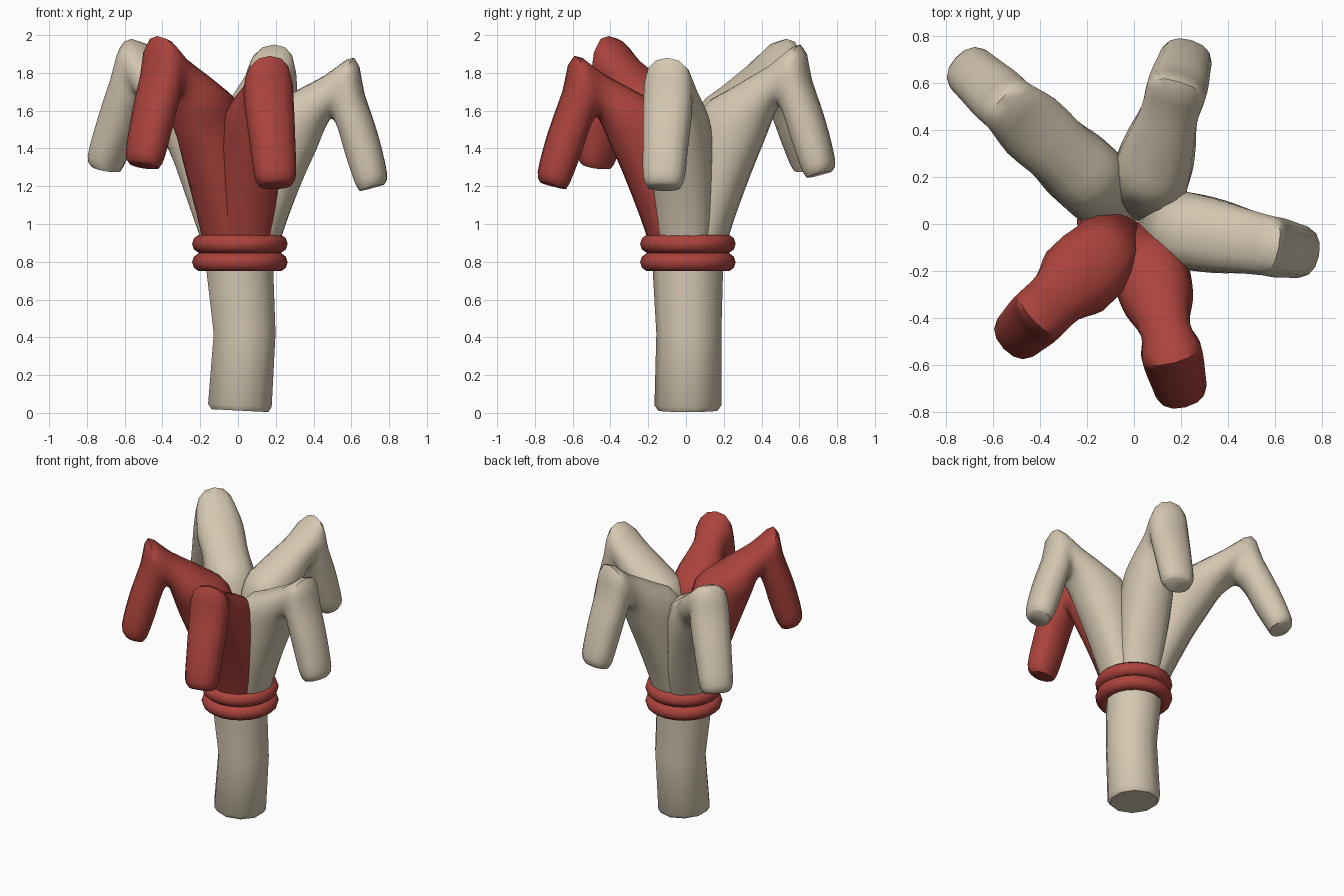
import bpy, bmesh, math
from mathutils import Vector

cube = bpy.data.objects.get("Cube")
if cube:
    bpy.data.objects.remove(cube, do_unlink=True)


def material(name, rgb):
    m = bpy.data.materials.new(name)
    m.use_nodes = True
    m.diffuse_color = (*rgb, 1)
    bsdf = next(n for n in m.node_tree.nodes if n.type == 'BSDF_PRINCIPLED')
    bsdf.inputs["Base Color"].default_value = (*rgb, 1)
    bsdf.inputs["Roughness"].default_value = 0.8
    return m


BONE = material("bone beige", (0.66, 0.575, 0.44))
RED = material("dull red", (0.41, 0.056, 0.046))


def loft(name, rings, mat):
    """Skin a list of point rings and close both ends."""
    bm = bmesh.new()
    loops = [[bm.verts.new(p) for p in ring] for ring in rings]
    n = len(loops[0])
    for a, b in zip(loops, loops[1:]):
        for i in range(n):
            j = (i + 1) % n
            bm.faces.new((a[i], a[j], b[j], b[i]))
    bm.faces.new(loops[0])
    bm.faces.new(loops[-1])
    bmesh.ops.recalc_face_normals(bm, faces=bm.faces)
    mesh = bpy.data.meshes.new(name)
    bm.to_mesh(mesh)
    bm.free()
    obj = bpy.data.objects.new(name, mesh)
    bpy.context.collection.objects.link(obj)
    finish(obj, mat)


def finish(obj, mat):
    obj.data.materials.append(mat)
    bpy.ops.object.select_all(action='DESELECT')
    obj.select_set(True)
    bpy.context.view_layer.objects.active = obj
    bpy.ops.object.shade_smooth_by_angle(angle=math.radians(50))


def spline(keys, steps):
    """Smooth interpolation through tuples of values."""
    out = []
    for i in range(len(keys) - 1):
        p0, p1 = keys[max(i - 1, 0)], keys[i]
        p2, p3 = keys[i + 1], keys[min(i + 2, len(keys) - 1)]
        for s in range(steps):
            t = s / steps
            out.append([b + t * ((c - a) / 2 + t * ((2*a - 5*b + 4*c - d) / 2
                        + t * (3*b - a - 3*c + d) / 2))
                        for a, b, c, d in zip(p0, p1, p2, p3)])
    return out + [list(keys[-1])]


def rounded(v):
    return math.copysign(abs(v) ** 0.88, v)


# Finger sections: upper edge (radius, z), lower edge (radius, z), half width
FINGER = [
    (0.00, 0.85, 0.19, 0.85, 0.13),
    (0.01, 1.05, 0.25, 1.03, 0.15),
    (0.03, 1.35, 0.34, 1.25, 0.165),
    (0.08, 1.58, 0.405, 1.39, 0.165),
    (0.23, 1.67, 0.45, 1.50, 0.15),
    (0.45, 1.785, 0.475, 1.55, 0.14),
    (0.61, 1.88, 0.50, 1.55, 0.13),
    (0.66, 1.70, 0.53, 1.49, 0.13),
    (0.735, 1.48, 0.57, 1.35, 0.12),
    (0.785, 1.27, 0.615, 1.22, 0.11),
    (0.77, 1.21, 0.64, 1.175, 0.085),
]


def finger(name, angle, reach, flare, rise, shoulder, neck, mat):
    """reach moves the knuckle out, flare the tip; shoulder and neck scale width."""
    a = math.radians(angle)
    out = Vector((math.cos(a), math.sin(a), 0))
    side = Vector((-out.y, out.x, 0))
    scale = {4: shoulder, 5: neck}
    keys = []
    for i, (r1, z1, r2, z2, w) in enumerate(FINGER):
        t = min(i / 6, 1)
        shift = reach * t + flare * max(0, min((i - 6) / 3, 1))
        keys.append((r1 + shift, z1 + rise * t, r2 + shift, z2 + rise * t,
                     w * scale.get(i, 1)))
    rings = []
    for r1, z1, r2, z2, w in spline(keys, 3):
        top = out * r1 + Vector((0.015, 0.01, z1))
        low = out * r2 + Vector((0.015, 0.01, z2))
        mid, half = (top + low) / 2, (top - low) / 2
        rings.append([mid + half * rounded(math.cos(q)) + side * w * rounded(math.sin(q))
                      for q in (math.tau * k / 14 for k in range(14))])
    loft(name, rings, mat)


# Five bent fingers, two of them red
finger("back_right_finger", 138, 0.17, 0.085, 0.10, 1.0, 1.12, BONE)
finger("back_left_finger", 73.5, 0.01, 0.01, 0.07, 1.0, 0.9, BONE)
finger("left_finger", -10.5, 0.0, 0.0, 0.0, 1.05, 1.0, BONE)
finger("front_left_finger", -75.5, 0.01, 0.02, 0.01, 1.0, 0.78, RED)
finger("front_right_finger", -136.5, 0.0, 0.0, 0.115, 1.18, 0.95, RED)

# Slightly crooked stem: centre x, centre y, z, radius
STEM = [
    (0.01, 0.01, 0.012, 0.158),
    (0.01, 0.01, 0.04, 0.177),
    (0.035, 0.015, 0.42, 0.172),
    (0.01, 0.01, 0.75, 0.186),
    (0.01, 0.01, 0.93, 0.19),
]
stem_rings = []
for i, (x, y, z, r) in enumerate(STEM):
    tilt = 0.05 if i < 2 else 0
    stem_rings.append([(x + r * math.cos(q), y + r * math.sin(q),
                        max(0, z - tilt * r * math.cos(q)))
                       for q in (math.tau * (k + 0.5) / 10 for k in range(10))])
loft("stem", stem_rings, BONE)

# Two binding rings
for name, z in (("lower_band", 0.798), ("upper_band", 0.895)):
    bpy.ops.mesh.primitive_torus_add(major_segments=20, minor_segments=10,
                                     major_radius=0.203, minor_radius=0.05,
                                     location=(0.01, 0.01, z))
    band = bpy.context.object
    band.name = name
    finish(band, RED)
